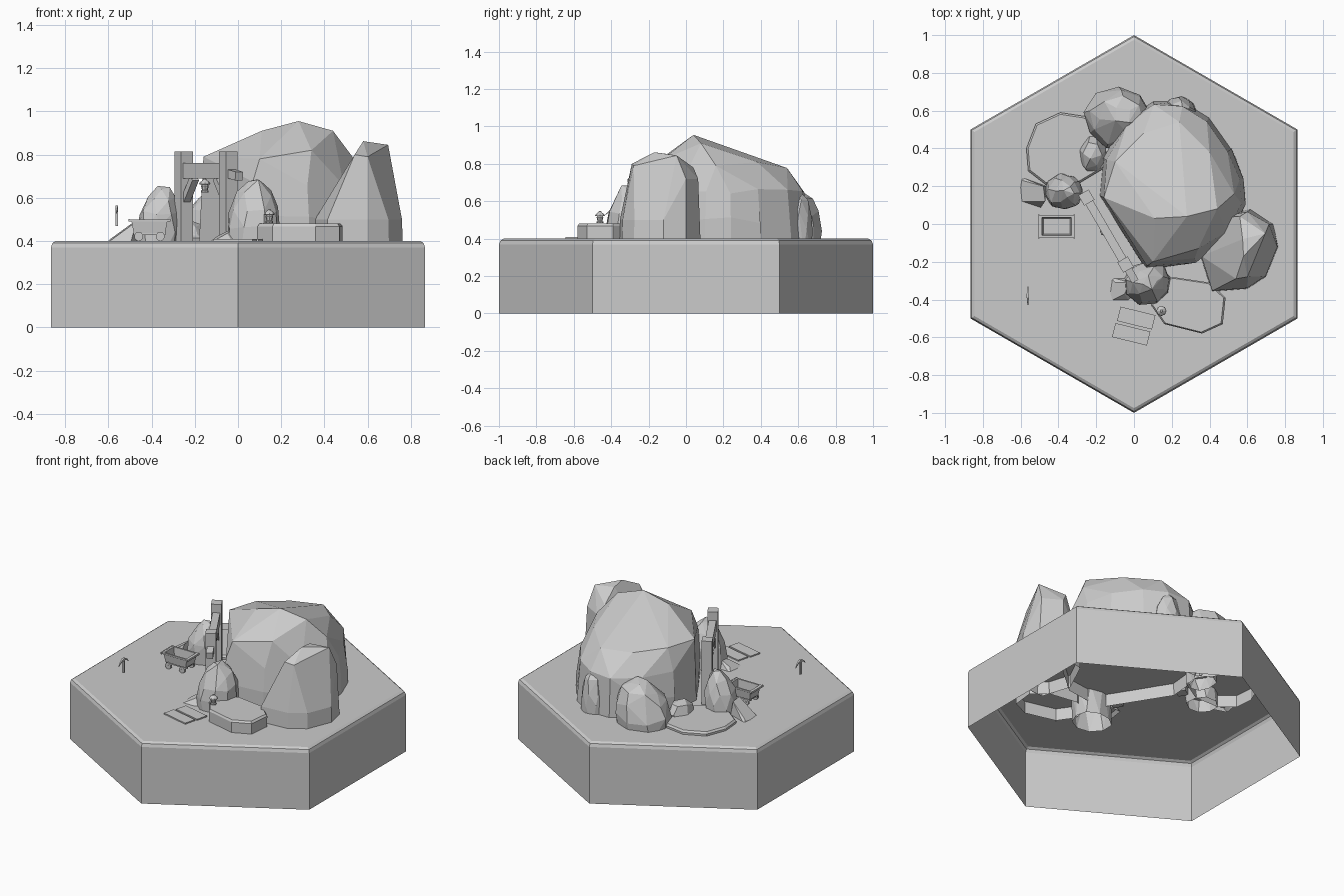
import bpy, bmesh, math, random
from mathutils import Vector, Matrix

if "Cube" in bpy.data.objects:
    bpy.data.objects.remove(bpy.data.objects["Cube"])

random.seed(4)
stone = bpy.data.materials.new("plain_grey")
stone.diffuse_color = (0.6, 0.6, 0.6, 1)
stone.use_nodes = True
stone.node_tree.nodes["Principled BSDF"].inputs["Base Color"].default_value = stone.diffuse_color


def finish(name, bm):
    bmesh.ops.recalc_face_normals(bm, faces=bm.faces)
    me = bpy.data.meshes.new(name)
    bm.to_mesh(me)
    bm.free()
    me.materials.append(stone)
    ob = bpy.data.objects.new(name, me)
    bpy.context.collection.objects.link(ob)
    return ob


def loft(name, rings, cap_bottom=True, cap_top=True):
    bm = bmesh.new()
    loops = [[bm.verts.new(p) for p in r] for r in rings]
    for a, b in zip(loops, loops[1:]):
        for i in range(len(a)):
            j = (i + 1) % len(a)
            bm.faces.new((a[i], a[j], b[j], b[i]))
    if cap_bottom:
        bm.faces.new(loops[0][::-1])
    if cap_top:
        bm.faces.new(loops[-1])
    ob = finish(name, bm)
    if not cap_bottom:          # open shells: make sure sides face outward
        up = max(ob.data.polygons, key=lambda f: f.center.z)
        if up.normal.z < 0:
            ob.data.flip_normals()
    return ob


def circle(r, z, n, c=(0, 0), start=0.0):
    return [(c[0] + r * math.cos(start + math.tau * i / n),
             c[1] + r * math.sin(start + math.tau * i / n), z) for i in range(n)]


def box(name, loc, size, rot=(0, 0, 0)):
    bm = bmesh.new()
    bmesh.ops.create_cube(bm, size=1, matrix=Matrix.Diagonal((*size, 1)))
    ob = finish(name, bm)
    ob.location, ob.rotation_euler = loc, rot
    return ob


def beam(name, a, b, w, d, yaw):
    # timber between two points, one side axis along the yaw normal
    a, b = Vector(a), Vector(b)
    z = (b - a).normalized()
    y = Vector((-math.sin(yaw), math.cos(yaw), 0))
    x = y.cross(z).normalized()
    m = Matrix((x, y, z)).transposed().to_4x4()
    m.translation = (a + b) / 2
    bm = bmesh.new()
    bmesh.ops.create_cube(bm, size=1, matrix=m @ Matrix.Diagonal((w, d, (b - a).length, 1)))
    return finish(name, bm)


def hull(name, points):
    # faceted boulder, left open under the tile
    bm = bmesh.new()
    for p in points:
        bm.verts.new(p)
    bmesh.ops.convex_hull(bm, input=bm.verts)
    bmesh.ops.delete(bm, geom=[v for v in bm.verts if not v.link_faces], context='VERTS')
    bmesh.ops.recalc_face_normals(bm, faces=bm.faces)
    bmesh.ops.dissolve_limit(bm, angle_limit=math.radians(7), verts=bm.verts, edges=bm.edges)
    me_faces = [f for f in bm.faces if f.normal.z < -0.9]
    bmesh.ops.delete(bm, geom=me_faces, context='FACES')
    me = bpy.data.meshes.new(name)
    bm.to_mesh(me)
    bm.free()
    me.materials.append(stone)
    ob = bpy.data.objects.new(name, me)
    bpy.context.collection.objects.link(ob)


def boulder(name, c, rx, ry, top, lean=(0, 0), low=0.32, n=8):
    pts = []
    for t, s in ((0, 0.95), (0.25, 1.0), (0.55, 0.9), (0.82, 0.66), (1.0, 0.3)):
        z = low if t == 0 else 0.4 + (top - 0.4) * t
        off = random.random()
        m = n if t < 0.8 else n - 2 if t < 0.9 else 4
        for i in range(m):
            a = math.tau * (i + off) / m
            k = s * random.uniform(0.92, 1.05)
            pts.append((c[0] + lean[0] * t + rx * k * math.cos(a),
                        c[1] + lean[1] * t + ry * k * math.sin(a),
                        z - (random.uniform(0, 0.03) if t > 0 else 0)))
    hull(name, pts)


# hexagonal tile, hollow underneath, rounded upper edge
loft("hex_tile", [circle(r, z, 6, start=math.pi / 2) for r, z in
                  ((1, 0), (1, 0.37), (0.992, 0.39), (0.975, 0.4))], cap_bottom=False)

# main hill: footprint lofted up to a tilted crown
foot = [(-.19, .15), (.06, -.25), (.33, -.21), (.51, -.06), (.6, .1), (.585, .24),
        (.52, .4), (.4, .57), (.26, .655), (.1, .66), (-.06, .54), (-.17, .35)]
mid = Vector((.2, .2))
pts = []
for z, s in ((.32, 1.0), (.5, .99), (.66, .94)):
    for p in foot:
        q = mid + (Vector(p) - mid) * s * random.uniform(.98, 1.0)
        pts.append((q.x, q.y, z + (random.uniform(-.02, .02) if z > .4 else 0)))
pts += [(-.16, .14, .79), (.1, -.2, .78), (.11, .03, .91), (.28, .04, .955), (.44, .08, .91),
        (.53, .16, .79), (.24, .54, .778), (.05, .48, .775), (.4, .38, .81), (-.1, .33, .79),
        (.34, -.13, .82)]
hull("main_hill", pts)

# right crag with a steep peak
pts = [(.58, -.17, .862), (.575, -.08, .85), (.695, -.05, .845), (.47, -.22, .67),
       (.54, -.29, .8), (.6, -.28, .79), (.41, -.12, .58), (.715, .0, .72), (.6, .065, .72),
       (.56, .04, .78)]
for z, s in ((.32, 1), (.5, .97)):
    for p in ((.35, -.17), (.41, -.36), (.6, -.345), (.7, -.28), (.765, -.12), (.74, .0), (.62, .08), (.45, .04)):
        pts.append((.57 + (p[0] - .57) * s, -.14 + (p[1] + .14) * s, z))
hull("right_crag", pts)

# smaller boulders
boulder("back_boulder", (-.09, .555), .18, .165, .67, (.03, .02), n=9)
boulder("back_pebble", (-.22, .37), .075, .1, .5)
boulder("rear_ledge", (.24, .6), .09, .08, .67)
boulder("left_post_boulder", (-.385, .17), .1, .1, .66, (.04, 0))
boulder("front_post_boulder", (.07, -.31), .13, .12, .69, (.015, 0), low=.25, n=9)
hull("left_shard", [(-.62, .12, .38), (-.5, .08, .38), (-.46, .2, .38), (-.6, .25, .38),
                    (-.59, .23, .41), (-.48, .2, .49), (-.47, .12, .49), (-.53, .14, .44)])
hull("front_shard", [(-.15, -.42, .38), (-.02, -.42, .38), (0, -.28, .38), (-.13, -.28, .38),
                     (-.1, -.31, .42), (-.05, -.37, .435), (-.02, -.31, .46)])


def terrace(name, outline, top):
    # low ledge with a chamfered rim
    c = sum((Vector(p) for p in outline), Vector((0, 0))) / len(outline)
    ring = lambda s, z: [(*(c + (Vector(p) - c) * s), z) for p in outline]
    loft(name, [ring(.99, .32), ring(1, top - .012), ring(.95, top)], cap_bottom=False)


terrace("front_terrace", [(.09, -.43), (.16, -.53), (.36, -.58), (.47, -.53), (.485, -.39),
                          (.4, -.31), (.2, -.28), (.1, -.34)], .48)
terrace("back_terrace", [(-.57, .4), (-.56, .28), (-.47, .21), (-.3, .21), (-.15, .3),
                         (-.15, .48), (-.26, .57), (-.39, .59), (-.52, .53)], .425)

# mine portal: two posts, lintel, braces
A, B = Vector((-.252, .14)), Vector((-.045, -.215))
d = (B - A).normalized()
yaw = math.atan2(d.y, d.x)
for n, P in (("left", A), ("right", B)):
    box(n + "_post", (P.x, P.y, .59), (.063, .063, .45), (0, 0, yaw))
M = (A + B) / 2
L = (B - A).length
box("lintel", (M.x, M.y, .725), (L, .045, .07), (0, 0, yaw))
for n, P, s in (("left", A, 1), ("right", B, -1)):
    p, q = P + d * s * .02, P + d * s * .1
    beam(n + "_brace", (*p, .59), (*q, .69), .03, .035, yaw)
E = B + d * .1
beam("lintel_stub", (*B, .715), (*E, .7), .04, .04, yaw)


def lantern(name, x, y, z):
    # base, glass and pointed hat
    prof = ((.018, 0), (.018, .007), (.013, .01), (.018, .03), (.014, .036),
            (.027, .038), (.023, .046), (.008, .058), (.006, .064))
    loft(name, [circle(r, z + h, 8, (x, y)) for r, h in prof])


lantern("terrace_lantern", .145, -.46, .484)
lantern("hanging_lantern", M.x - .005, M.y, .625)

# ore cart: hollow tapered tub, rim, axles and wheels
cx, cy = -.41, -.013


def rect(hx, hy, z):
    return [(cx + sx * hx, cy + sy * hy, z) for sx, sy in ((-1, -1), (1, -1), (1, 1), (-1, 1))]


loft("cart_tub", [rect(.073, .045, .437), rect(.083, .052, .49), rect(.09, .058, .49),
                  rect(.09, .058, .5), rect(.078, .047, .5), rect(.07, .041, .446)])
for s in (-1, 1):
    box("cart_sill", (cx, cy + s * .032, .433), (.15, .012, .012))
    box("cart_handle", (cx + s * .094, cy, .495), (.008, .125, .012))
    bm = bmesh.new()
    m = Matrix.Translation((cx + s * .05, cy, .421)) @ Matrix.Rotation(math.pi / 2, 4, 'X')
    bmesh.ops.create_cone(bm, cap_ends=True, segments=6, radius1=.006, radius2=.006, depth=.11, matrix=m)
    for t in (-1, 1):
        bmesh.ops.create_cone(bm, cap_ends=True, segments=10, radius1=.021, radius2=.021, depth=.014,
                              matrix=Matrix.Translation((0, t * .047, 0)) @ m)
    finish("cart_wheels", bm)

# loose planks lying in front
box("upper_plank", (.012, -.498, .403), (.19, .078, .01), (0, 0, -.24))
box("lower_plank", (-.015, -.584, .403), (.19, .076, .01), (0, 0, -.24))

# pickaxe: straight handle and a curved tapered head
px, py = -.562, -.38
box("pick_handle", (px, py, .515), (.012, .013, .09))
loft("pick_head", [[(px + sx * (.007 - .005 * abs(t)), py + t * .05,
                     .558 - .03 * t * t + sz * (.008 - .006 * abs(t)))
                    for sx, sz in ((-1, -1), (1, -1), (1, 1), (-1, 1))]
                   for t in (-1, -.6, -.2, .2, .6, 1)])
